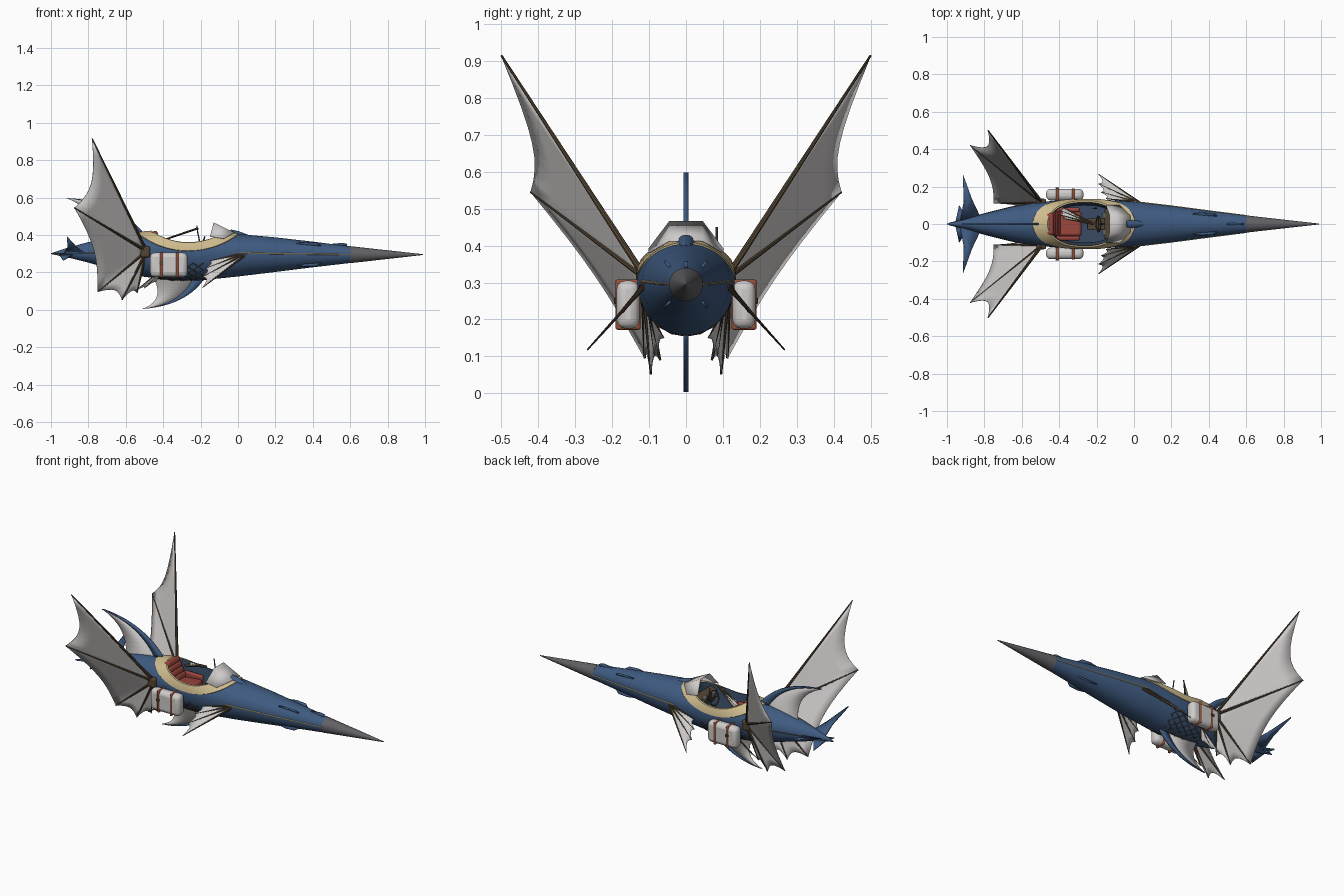
import bpy, bmesh
from math import sin, cos, pi, radians
from mathutils import Vector as V

if "Cube" in bpy.data.objects:
    bpy.data.objects.remove(bpy.data.objects["Cube"])

def mat(n, c):
    m = bpy.data.materials.new(n); m.diffuse_color = (*c, 1); return m
BLUE = mat("blue", (.05, .105, .22)); CREAM = mat("cream", (.62, .5, .27))
RED = mat("red", (.32, .06, .045)); BROWN = mat("brown", (.085, .058, .033))
DARK = mat("dark_grey", (.12, .12, .13)); PALE = mat("canvas", (.62, .6, .59))
STRAP = mat("strap", (.3, .08, .04)); INNER = mat("interior", (.04, .07, .13))

def obj(name, verts, faces, m=None, thick=0, mirror=False):
    me = bpy.data.meshes.new(name)
    me.from_pydata([tuple(v) for v in verts], [], faces)
    bm = bmesh.new(); bm.from_mesh(me)
    bmesh.ops.recalc_face_normals(bm, faces=bm.faces)
    bm.to_mesh(me); bm.free()
    o = bpy.data.objects.new(name, me); bpy.context.collection.objects.link(o)
    if m: me.materials.append(m)
    if thick:
        s = o.modifiers.new("thick", 'SOLIDIFY'); s.thickness = thick; s.offset = 0
    if mirror:
        o.modifiers.new("mirror", 'MIRROR').use_axis = (False, True, False)
    return o

def grid(rows, closed=False):
    n = len(rows[0]); f = []
    for i in range(len(rows) - 1):
        for j in range(n if closed else n - 1):
            k = (j + 1) % n
            f.append((i*n + j, i*n + k, (i+1)*n + k, (i+1)*n + j))
    return [p for r in rows for p in r], f

def tubes(name, paths, m, mirror=False, seg=8):
    """paths: (points, start radius, end radius)"""
    vs, fs = [], []
    for pts, r0, r1 in paths:
        pts = [V(p) for p in pts]; rows = []
        for i, p in enumerate(pts):
            d = (pts[min(i+1, len(pts)-1)] - pts[max(i-1, 0)]).normalized()
            a = d.cross(V((0, 1, 0)) if abs(d.y) < .9 else V((1, 0, 0))).normalized()
            b = d.cross(a); r = r0 + (r1 - r0)*i/(len(pts)-1)
            rows.append([p + (a*cos(t*2*pi/seg) + b*sin(t*2*pi/seg))*r for t in range(seg)])
        v, f = grid(rows, True); k = len(vs); e = len(v)
        vs += v; fs += [tuple(q + k for q in g) for g in f]
        fs += [tuple(range(k, k+seg)), tuple(range(k+e-seg, k+e))]
    return obj(name, vs, fs, m, mirror=mirror)

def box(name, c, s, m=None, rot=0, bevel=.01, mirror=False):
    vs = []
    for x in (-.5, .5):
        for y in (-.5, .5):
            for z in (-.5, .5):
                a, b = x*s[0], z*s[2]
                vs.append((c[0] + a*cos(rot) + b*sin(rot), c[1] + y*s[1], c[2] - a*sin(rot) + b*cos(rot)))
    o = obj(name, vs, [(0,1,3,2), (4,6,7,5), (0,4,5,1), (2,3,7,6), (0,2,6,4), (1,5,7,3)], m)
    if bevel:
        b = o.modifiers.new("bevel", 'BEVEL'); b.width = bevel; b.segments = 3
    if mirror:
        o.modifiers.new("mirror", 'MIRROR').use_axis = (False, True, False)
    return o

# Hull surface: station = x, half width, top z, bottom z, centre z
ST = [(-1, .002, .302, .298, .3), (-.9, .026, .335, .277, .302), (-.8, .055, .362, .252, .303),
      (-.65, .092, .393, .21, .304), (-.5, .118, .414, .176, .305), (-.35, .13, .421, .158, .305),
      (-.2, .132, .419, .157, .305), (0, .119, .405, .178, .303), (.2, .096, .387, .202, .3),
      (.4, .07, .364, .227, .297), (.6, .045, .339, .25, .296), (.99, .001, .296, .294, .295)]
def surf(x, th, off=0):
    """point on the hull, th measured from the top"""
    for a, b in zip(ST, ST[1:]):
        if x <= b[0] + 1e-6: break
    t = (x - a[0])/(b[0] - a[0])
    w, zt, zb, zc = [a[i] + (b[i] - a[i])*t for i in range(1, 5)]
    h = zt - zc if cos(th) > 0 else zc - zb
    return V((x, (w + off)*sin(th), zc + (h + off)*cos(th)))

# Hull with cockpit hole, and nose cone
N = 48
rows = [[surf(-1 + 1.6*i/80, 2*pi*j/N) for j in range(N)] for i in range(81)]
v, f = grid(rows, True)
def in_hole(q):
    i, j = q//N, q % N
    x = -1 + 1.6*(i + .5)/80; th = (j + .5)*2*pi/N
    th = th if th < pi else th - 2*pi
    return ((x + .268)/.225)**2 + (th/radians(74))**2 < 1
f = [q for q in f if not in_hole(min(q) if q[1] > q[0] else q[0])]
obj("hull", v, f, BLUE)
v, f = grid([[surf(x, 2*pi*j/24, .001) for j in range(24)] for x in (.6, .75, .9, .99)], True)
obj("nose_cone", v, f + [tuple(range(24))], DARK)

# Cockpit collar and tub
def loop(a, deg, off, n=56):
    return [surf(-.268 + a*cos(2*pi*i/n), radians(deg)*sin(2*pi*i/n), off) for i in range(n)]
v, f = grid([loop(.275, 86, -.002), loop(.272, 85, .004), loop(.23, 74, .006), loop(.195, 64, .007), loop(.187, 61, .001)], True)
obj("cockpit_collar", v, f, CREAM)
rim = loop(.189, 62, .001)
low = [V((-.268 + (p.x + .268)*.97, p.y*.86, .235)) for p in rim]
v, f = grid([rim, low], True)
obj("cockpit_tub", v, f + [tuple(range(56, 112))], INNER)

# Seat and controls
box("seat_cushion", (-.35, 0, .285), (.14, .13, .045), RED, -.1, .015)
for i in range(4):
    box("seat_back_pad", (-.415 - i*.011, 0, .312 + i*.03), (.04, .135 - i*.006, .034), RED, -.35, .012)
box("seat_side", (-.355, .076, .305), (.13, .025, .05), RED, 0, .01, True)
box("dashboard", (-.125, 0, .335), (.05, .16, .08), BROWN, -.3, .008)
box("instrument", (-.155, .045, .35), (.02, .035, .035), DARK, -.3, .006, True)
box("floor_box", (-.2, 0, .26), (.1, .06, .05), BROWN, 0, .006)
tubes("steering_wheel", [([(-.19 + .012*sin(t*pi/10), .042*cos(t*pi/10), .35 + .04*sin(t*pi/10)) for t in range(21)], .004, .004),
      ([(-.14, 0, .33), (-.19, 0, .35)], .006, .006), ([(-.19, -.042, .35), (-.19, .042, .35)], .003, .003)], BROWN)
tubes("lever", [([(-.2, .085, .34), (-.215, .083, .41), (-.22, .083, .45)], .004, .003)], DARK)

# Windshield and cowl scoop
W = [(-.02, .045, .412), (-.13, .045, .465), (-.15, .1, .392), (-.075, .1, .38)]
M = [(x, -y, z) for x, y, z in W]
obj("windshield", W + M, [(0, 1, 5, 4), (0, 3, 2, 1), (4, 5, 6, 7)], PALE, .003)
tubes("cowl_scoop", [([(-.04, 0, .402), (.0, 0, .4), (.05, 0, .388)], .027, .014)], BLUE, seg=16)

# Fan of ribs with a scalloped membrane
def fan(name, root, tips, sag, r, spread=None, mirror=True):
    root = V(root); tips = [V(t) for t in tips]
    roots = [root + V(spread or (0, 0, 0))*i/(len(tips) - 1) for i in range(len(tips))]
    cols = []
    for i in range(len(tips) - 1):
        for k in range(9 if i == len(tips) - 2 else 8):
            t = k/8; s = 1 - sag*4*t*(1 - t)
            a = roots[i].lerp(roots[i+1], t); b = tips[i].lerp(tips[i+1], t)
            cols.append([a.lerp(b, s*u/6) for u in range(7)])
    v, f = grid(cols)
    obj(name + "_membrane", v, f, PALE, .003, mirror)
    tubes(name + "_ribs", [([a, a.lerp(b, .5), b], r, r*.35) for a, b in zip(roots, tips)], BROWN, mirror)

fan("main_wing", (-.495, .118, .325), [(-.78, .5, .915), (-.875, .42, .545), (-.75, .112, .096),
    (-.62, .095, .052), (-.54, .07, .09)], .13, .009, (.0, -.005, -.03))
fan("fore_wing", (.035, .112, .29), [(-.19, .267, .118), (-.19, .215, .175), (-.175, .17, .22), (-.15, .135, .26)],
    .1, .006, (-.03, .008, .005))
fan("rear_underwing", (-.4, .1, .22), [(-.55, .085, .1), (-.5, .075, .115), (-.44, .06, .15)], .12, .004)
fan("folded_sail", (-.215, .0, .435), [(-.4, .1, .375), (-.4, .075, .37), (-.4, .05, .375), (-.38, .03, .38)],
    .1, .006, mirror=False)
box("wing_joint", (-.495, .12, .31), (.05, .03, .06), BROWN, 0, .01, True)

# Crescent fins on the back and belly
def bez(a, b, c, n=14):
    a, b, c = V((a[0], 0, a[1])), V((b[0], 0, b[1])), V((c[0], 0, c[1]))
    return [a.lerp(b, i/n).lerp(b.lerp(c, i/n), i/n) for i in range(n + 1)]
def crescent(name, a, b, tip, d, e):
    out, back = bez(a, b, tip), bez(e, d, tip)
    mid = [p.lerp(q, .22) for p, q in zip(out, back)]
    v, f = grid([out, mid]); obj(name + "_edge", v, f, BLUE, .013)
    v, f = grid([mid, back]); obj(name + "_web", v, f, PALE, .004)
crescent("dorsal_fin", (-.5, .405), (-.64, .585), (-.92, .598), (-.74, .53), (-.76, .35))
crescent("ventral_fin", (-.18, .165), (-.28, .02), (-.515, .004), (-.38, .05), (-.46, .185))

# Tail spikes and hull strakes
def plate(name, pts, t, m=BLUE, mirror=True):
    return obj(name, pts, [tuple(range(len(pts)))], m, t, mirror)
plate("tail_fin", [(-.82, .035, .3), (-.865, .13, .335), (-.915, .267, .39), (-.91, .12, .335), (-.93, .012, .3)], .008)
plate("tail_spike", [(-.88, .02, .295), (-.935, .1, .265), (-.955, .008, .295)], .006)
for th in (42, 138):
    a = radians(th)
    plate("nose_strake", [surf(.3, a, -.004), surf(.36, a, .012), surf(.42, a, .016), surf(.45, a, -.004)], .008)
plate("top_strake", [(.48, 0, .35), (.56, 0, .358), (.585, 0, .352), (.58, 0, .335)], .012, BLUE, False)

# Side trim, seams and belly lattice
tubes("side_trim", [([surf(-.0 + .06*i, pi/2, 0) for i in range(11)], .004, .003)], CREAM, True)
tubes("tail_trim", [([surf(-.99 + .045*i, pi/2, 0) for i in range(11)], .002, .004)], BROWN, True)
lat = []
for i in range(5):
    x = -.46 + .055*i
    for s in (0, 1):
        lat.append(([surf(x + .055*(s if k % 2 == 0 else 1 - s)*1.0, radians(112 + 17*k), .001) for k in range(5)], .003, .003))
tubes("belly_lattice", lat, BROWN, True)

# Side luggage with straps
box("pannier", (-.37, .157, .24), (.2, .062, .13), PALE, 0, .024, True)
for x in (-.41, -.325):
    box("pannier_strap", (x, .157, .24), (.014, .068, .136), STRAP, 0, .024, True).modifiers["bevel"].width = .006
box("pannier_buckle", (-.41, .192, .25), (.02, .006, .016), BROWN, 0, .002, True)

for o in bpy.data.objects: o.select_set(True)
bpy.context.view_layer.objects.active = bpy.data.objects["hull"]
bpy.ops.object.shade_smooth_by_angle(angle=radians(35))

for m in bpy.data.materials:
    if m.users and not m.is_grease_pencil:
        m.use_nodes = True
        m.node_tree.nodes["Principled BSDF"].inputs["Base Color"].default_value = m.diffuse_color
